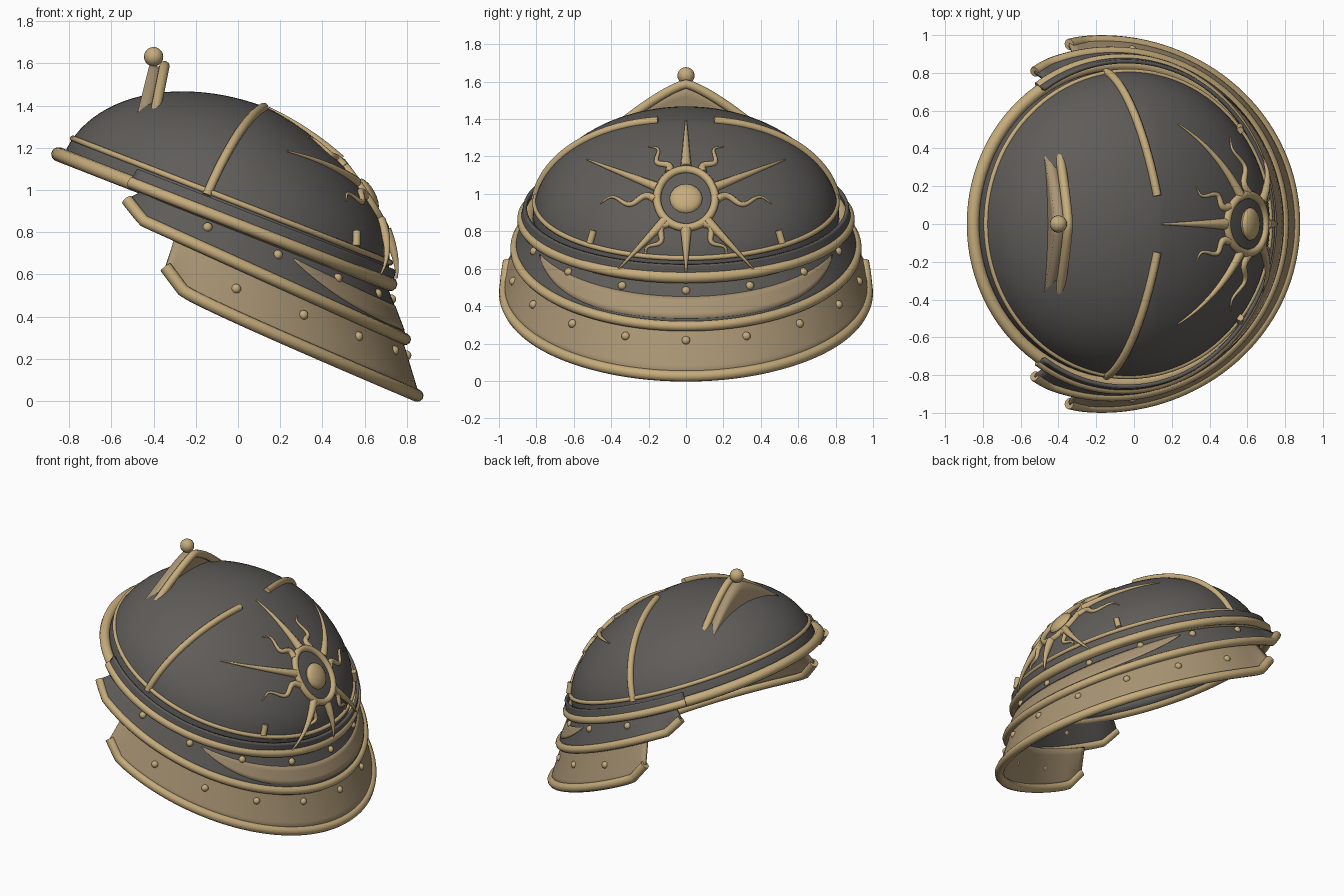
import bpy, bmesh, math
from mathutils import Vector, Matrix

if "Cube" in bpy.data.objects:
    bpy.data.objects.remove(bpy.data.objects["Cube"])

# Tilted helmet frame: u runs to the neck, v sideways, w up from the rim plane
CU, SU = 0.931, 0.364
U, V, W = Vector((CU, 0, -SU)), Vector((0, 1, 0)), Vector((SU, 0, CU))
C = Vector((-0.065, 0, 0.862))
A, H = 0.82, 0.566          # dome radius and height


def loc(u, v, w):
    return C + U * u + V * v + W * w


def dome_height(u):
    return H * (1 - 0.18 * max(0, u))   # flatter towards the neck


def material(name, rgb):
    m = bpy.data.materials.new(name)
    m.diffuse_color = (*rgb, 1)
    m.use_nodes = True
    m.node_tree.nodes["Principled BSDF"].inputs["Base Color"].default_value = m.diffuse_color
    return m


DARK = material("dark_steel", (0.115, 0.108, 0.10))
GOLD = material("gold", (0.56, 0.41, 0.20))
BRONZE = material("bronze", (0.40, 0.30, 0.175))


def finish(name, mesh, mat, thick=0):
    ob = bpy.data.objects.new(name, mesh)
    bpy.context.collection.objects.link(ob)
    mesh.materials.clear()
    mesh.materials.append(mat)
    if thick:
        s = ob.modifiers.new("thickness", 'SOLIDIFY')
        s.thickness, s.offset = thick, 0
    bpy.ops.object.select_all(action='DESELECT')
    ob.select_set(True)
    bpy.context.view_layer.objects.active = ob
    bpy.ops.object.shade_smooth_by_angle(angle=math.radians(40))
    return ob


def tube(name, pts, r, mat=GOLD, closed=False, taper=None, sides=3):
    cu = bpy.data.curves.new(name, 'CURVE')
    cu.dimensions = '3D'
    cu.bevel_depth, cu.bevel_resolution, cu.use_fill_caps = r, sides, True
    sp = cu.splines.new('POLY')
    sp.points.add(len(pts) - 1)
    for i, p in enumerate(pts):
        sp.points[i].co = (*p, 1)
        sp.points[i].radius = taper(i / (len(pts) - 1)) if taper else 1
    sp.use_cyclic_u = closed
    tmp = bpy.data.objects.new(name + "_path", cu)
    bpy.context.collection.objects.link(tmp)
    bpy.context.view_layer.update()
    mesh = bpy.data.meshes.new_from_object(tmp.evaluated_get(bpy.context.evaluated_depsgraph_get()))
    bpy.data.objects.remove(tmp)
    return finish(name, mesh, mat)


def sheet(name, fn, nu, nv, mat, thick):
    """Grid surface fn(s, t) with s and t from 0 to 1."""
    bm = bmesh.new()
    g = [[bm.verts.new(fn(i / nu, j / nv)) for j in range(nv + 1)] for i in range(nu + 1)]
    for i in range(nu):
        for j in range(nv):
            bm.faces.new((g[i][j], g[i + 1][j], g[i + 1][j + 1], g[i][j + 1]))
    bmesh.ops.remove_doubles(bm, verts=bm.verts, dist=1e-5)
    bmesh.ops.recalc_face_normals(bm, faces=bm.faces)
    mesh = bpy.data.meshes.new(name)
    bm.to_mesh(mesh)
    bm.free()
    return finish(name, mesh, mat, thick)


def balls(name, pts, r, mat=GOLD, basis=Matrix.Identity(4)):
    bm = bmesh.new()
    for p in pts:
        bmesh.ops.create_uvsphere(bm, u_segments=16, v_segments=10, radius=r,
                                  matrix=Matrix.Translation(p) @ basis)
    mesh = bpy.data.meshes.new(name)
    bm.to_mesh(mesh)
    bm.free()
    return finish(name, mesh, mat)


def ring(r, w, n=96):
    return [loc(r * math.cos(2 * math.pi * i / n), r * math.sin(2 * math.pi * i / n), w) for i in range(n)]


# Dome shell
def dome(s, t):
    th, ph = 2 * math.pi * s, math.pi / 2 * t
    u, v = ((A - .008) * math.cos(ph) * f(th) for f in (math.cos, math.sin))
    return loc(u, v, (dome_height(u) - .008) * math.sin(ph))


sheet("dome", dome, 96, 24, DARK, 0.016)
tube("rim", ring(0.845, 0.0), 0.034, closed=True)
tube("rim_bead", ring(0.808, 0.095), 0.014, closed=True)


# Neck plates: each spans two ellipses (centre u, radius u, radius v), lower edge height by angle
def low1(th):
    return 0.0


def low2(th):
    d = abs(math.degrees(th))
    if d > 111:
        return -0.147 + 0.064 * (d - 111) / 7
    return -0.147 - 0.071 * (math.cos(th) + 0.358) / 1.358


def low3(th):
    d = abs(math.degrees(th))
    if d > 95.7:
        return -0.382 + 0.069 * (d - 95.7) / 5.8
    return -0.382 - 0.064 * (max(0, math.cos(th) + 0.1) / 1.1) ** 0.55


def plate_fn(top, bottom, top_w, low):
    def point(th, s, grow=0.0):
        u0, a, b = (p + (q - p) * s for p, q in zip(top, bottom))
        return loc(u0 + (a + grow) * math.cos(th), (b + grow) * math.sin(th), top_w + (low(th) - top_w) * s)
    return point


P1 = plate_fn((0, 0.835, 0.86), (0, 0.85, 0.875), 0.07, low1)
P2 = plate_fn((0, 0.80, 0.815), (0.006, 1.0, 0.912), 0.01, low2)
P3 = plate_fn((0.0, 0.94, 0.88), (0.045, 1.112, 0.97), -0.17, low3)

for name, P, end, mat, r in (("upper", P1, 124, DARK, 0.028), ("middle", P2, 118, DARK, 0.028),
                             ("lower", P3, 101.5, BRONZE, 0.030)):
    e = math.radians(end)
    sheet(name + "_neck_plate", lambda s, t: P(e * (2 * s - 1), t), 100, 6, mat, 0.02)
    tube(name + "_neck_trim", [P(e * (i / 50 - 1), 1) for i in range(101)], r)


# Bronze crescent on the middle plate
def crescent(s, t):
    k = 2 * s - 1
    th = math.radians(65) * k
    hi, lo = -0.09 + 0.035 * k * k, -0.182 + 0.122 * k ** 4
    w = hi + (lo - hi) * t
    return P2(th, (w - 0.01) / (low2(th) - 0.01), 0.012)


sheet("crescent", crescent, 60, 4, BRONZE, 0.008)

# Rivets
for name, P, step, w, top_w, low in (("middle", P2, 23.5, -0.065, 0.01, low2), ("lower", P3, 20.4, -0.287, -0.17, low3)):
    ths = [math.radians(step * k) for k in range(-4, 5)]
    balls(name + "_rivets", [P(t, (w - top_w) / (low(t) - top_w), 0.008) for t in ths], 0.023)

# Side ribs on the dome
for side in (-1, 1):
    pts = []
    for i in range(25):
        v = 0.82 * math.cos(math.radians(11 + 68.5 * i / 24))
        u = -0.118 + 0.1 * (0.8 - v) / 0.65
        w = H * math.sqrt(max(0, 1 - (u * u + v * v) / A ** 2))
        pts.append(loc(u, side * v, w + 0.006))
    tube("rib", pts, 0.022)


# Sun emblem, laid on the back of the dome: find the outermost x for a given y and z
def on_dome(y, z, lift=1.005):
    lo, hi = 0.0, 1.2
    for _ in range(30):
        x = (lo + hi) / 2
        d = Vector((x, y, z)) - C
        u, w = d.dot(U), d.dot(W)
        inside = (u * u + y * y) / (A * lift) ** 2 + (w / (dome_height(u) * lift)) ** 2 < 1
        lo, hi = (x, hi) if inside else (lo, x)
    return Vector((lo, y, z))


SZ = 0.975
tube("sun_ring", [on_dome(0.155 * math.cos(a), SZ + 0.155 * math.sin(a))
                  for a in (math.pi * i / 24 for i in range(48))], 0.022, closed=True)
tilt = Vector((0.88, 0, 0.474)).to_track_quat('Z', 'Y').to_matrix().to_4x4()
balls("sun_boss", [on_dome(0, SZ)], 0.088, GOLD, tilt @ Matrix.Diagonal((1, 1, 0.4, 1)))


def ray(name, y, z, r, wave):
    d = Vector((y, z - SZ))
    n = d.normalized()
    rise = 0.05 if z < 0.65 else 0      # low rays stand off over the bead
    pts = []
    for i in range(25):
        t = i / 24
        p = n * 0.165 + (d - n * 0.165) * t
        o = wave * math.sin(t * 3.2 * math.pi) * (1 if y >= 0 else -1)
        pts.append(on_dome(p.x - n.y * o, SZ + p.y + n.x * o, 1.005 + rise * t))
    tube(name, pts, r, taper=lambda t: 1 - 0.85 * t)


ray("top_ray", 0, 1.39, 0.03, 0)
ray("bottom_ray", 0, 0.58, 0.03, 0)
for side in (-1, 1):
    ray("high_ray", side * 0.53, 1.185, 0.027, 0)
    ray("low_ray", side * 0.36, 0.60, 0.027, 0)
    ray("high_flame", side * 0.19, 1.26, 0.022, 0.022)
    ray("side_flame", side * 0.46, 0.96, 0.022, 0.022)
    ray("low_flame", side * 0.22, 0.66, 0.022, 0.022)
    tube("peg", [on_dome(side * 0.515, 0.735, 1.015), on_dome(side * 0.495, 0.805, 1.015)], 0.019)


# Brow crest: rounded peak with a trim bar and a ball
def crest_line(k):
    return 0.36 * k, 1.365 + 0.222 * (1 - abs(k) ** 1.3)


def crest(s, t):
    y, z = crest_line(2 * s - 1)
    z = 1.345 + (z - 1.345) * t
    return Vector((-0.438 + 0.25 * (z - 1.38), y, z))


sheet("crest_panel", crest, 24, 4, BRONZE, 0.068)
tube("crest_trim", [(-0.39 + 0.2 * (z - 1.38), y, z) for y, z in
                    (crest_line(i / 12 - 1) for i in range(25))], 0.025)
balls("crest_ball", [Vector((-0.40, 0, 1.632))], 0.046)
